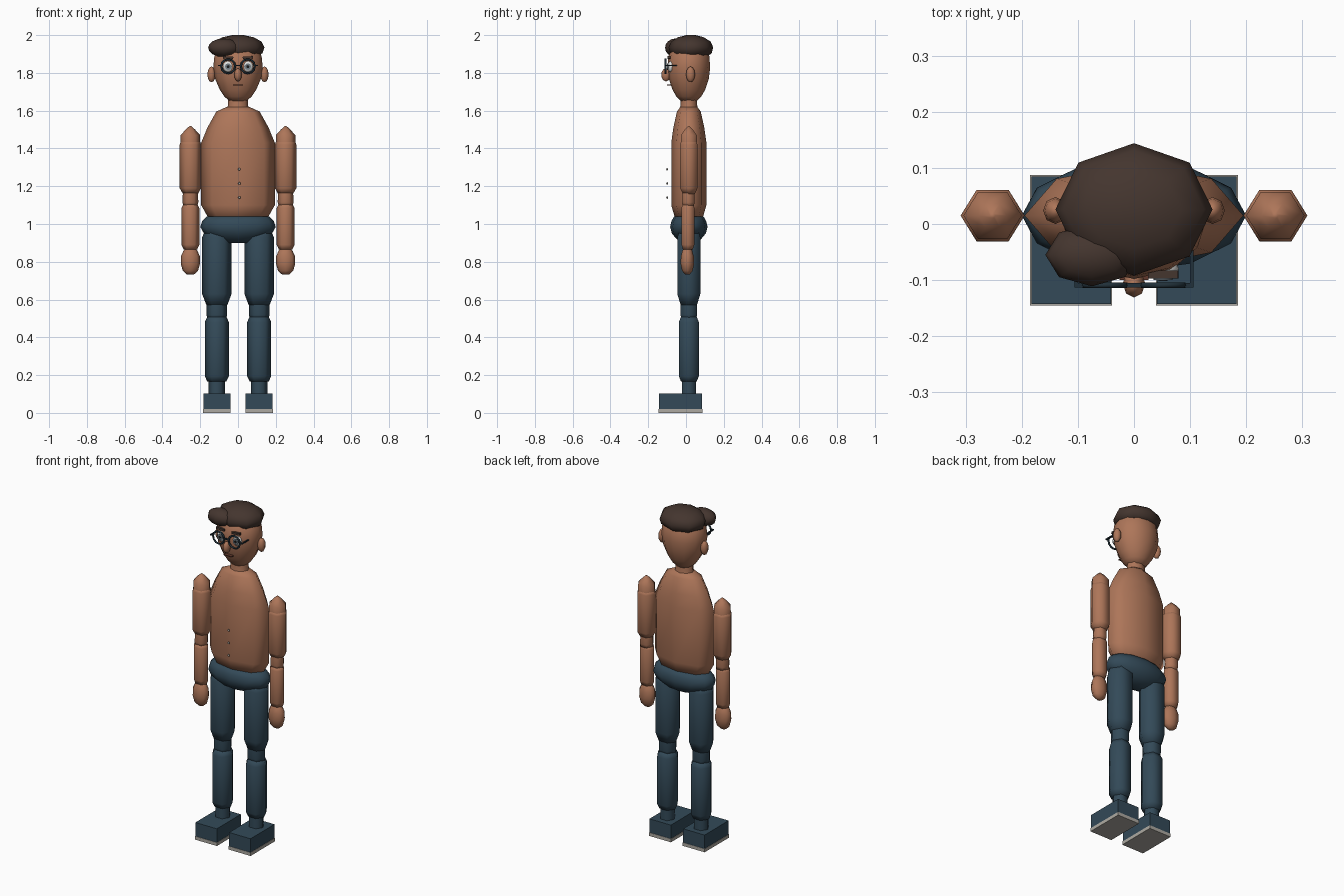
import bpy, bmesh, math

def material(name, rgb):
    m = bpy.data.materials.new(name)
    m.diffuse_color = (*rgb, 1)
    return m

SKIN = material("skin", (0.42, 0.18, 0.10))
DENIM = material("navy cloth", (0.033, 0.068, 0.098))
HAIR = material("dark brown hair", (0.058, 0.036, 0.028))
SOLE = material("grey sole", (0.42, 0.40, 0.36))
FRAME = material("dark frame", (0.015, 0.03, 0.042))
WHITE = material("eye white", (0.75, 0.75, 0.73))
IRIS = material("grey iris", (0.17, 0.21, 0.24))
BLACK = material("black pupil", (0.01, 0.01, 0.01))
LIP = material("dark lip", (0.12, 0.04, 0.025))
CY = 0.015  # depth of the body axis

def finish(ob, name, mat, angle=80):
    ob.name = name
    ob.data.materials.append(mat)
    bpy.ops.object.select_all(action='DESELECT')
    ob.select_set(True)
    bpy.context.view_layer.objects.active = ob
    if angle:
        bpy.ops.object.shade_smooth_by_angle(angle=math.radians(angle))
    return ob

def lathe(name, x, y, rings, n, mat):
    """Stack of elliptical n-sided rings (z, half width, half depth)."""
    top = max(math.sin(2 * math.pi * i / n) for i in range(n))
    bm = bmesh.new()
    loops = []
    for z, rx, ry in rings:
        loops.append([bm.verts.new((x + rx * math.cos(2 * math.pi * i / n),
                                    y + ry * math.sin(2 * math.pi * i / n) / top, z))
                      for i in range(n)])
    for a, b in zip(loops, loops[1:]):
        for i in range(n):
            j = (i + 1) % n
            bm.faces.new((a[i], a[j], b[j], b[i]))
    bm.faces.new(loops[0][::-1])
    bm.faces.new(loops[-1])
    bmesh.ops.recalc_face_normals(bm, faces=bm.faces)
    me = bpy.data.meshes.new(name)
    bm.to_mesh(me)
    bm.free()
    ob = bpy.data.objects.new(name, me)
    bpy.context.collection.objects.link(ob)
    return finish(ob, name, mat)

def ball(name, loc, size, mat, seg=8, rings=6):
    bpy.ops.mesh.primitive_uv_sphere_add(segments=seg, ring_count=rings, location=loc)
    ob = bpy.context.object
    ob.scale = size
    return finish(ob, name, mat)

def box(name, lo, hi, mat, tilt=0):
    bpy.ops.mesh.primitive_cube_add(size=1, location=[(a + b) / 2 for a, b in zip(lo, hi)])
    ob = bpy.context.object
    ob.scale = [b - a for a, b in zip(lo, hi)]
    ob.rotation_euler.y = tilt
    return finish(ob, name, mat, 0)

def disc(name, loc, r, depth, mat, n=12):
    bpy.ops.mesh.primitive_cylinder_add(vertices=n, radius=r, depth=depth, location=loc,
                                        rotation=(math.pi / 2, 0, 0))
    return finish(bpy.context.object, name, mat, 40)

# Trunk, hips and neck
lathe("torso", 0, CY, [(1.02, 0.15, 0.07), (1.10, 0.195, 0.093), (1.43, 0.195, 0.093),
                       (1.51, 0.162, 0.082), (1.595, 0.115, 0.063), (1.62, 0.06, 0.045)], 8, SKIN)
lathe("hips", 0, CY, [(0.90, 0.06, 0.03), (0.92, 0.12, 0.065), (0.95, 0.18, 0.09),
                      (0.985, 0.2, 0.099), (1.015, 0.19, 0.092), (1.04, 0.165, 0.078)], 12, DENIM)
lathe("neck", 0, CY, [(1.60, 0.062, 0.05), (1.63, 0.053, 0.044), (1.69, 0.053, 0.044)], 8, SKIN)

# Head
lathe("head", 0, CY, [(1.65, 0.045, 0.042), (1.675, 0.072, 0.066), (1.71, 0.096, 0.086),
                      (1.77, 0.122, 0.106), (1.83, 0.131, 0.113), (1.89, 0.125, 0.108),
                      (1.94, 0.09, 0.08), (1.96, 0.05, 0.04)], 12, SKIN)
ball("nose", (0, -0.106, 1.79), (0.02, 0.025, 0.035), SKIN)
box("mouth", (-0.026, -0.1, 1.733), (0.026, -0.08, 1.738), LIP)
lathe("hair_cap", 0, 0.026, [(1.888, 0.105, 0.09), (1.905, 0.13, 0.11), (1.935, 0.14, 0.118),
                             (1.965, 0.125, 0.105), (1.988, 0.085, 0.07), (2.0, 0.03, 0.025)], 8, HAIR)
ball("hair_tuft", (-0.075, -0.055, 1.933), (0.083, 0.056, 0.049), HAIR, 8, 8)

# Shirt buttons
for z in (1.29, 1.215, 1.14):
    ball("button", (0.007, -0.1, z), (0.007, 0.005, 0.007), SOLE, 8, 4)

# Spectacles bridge
box("bridge", (-0.016, -0.113, 1.836), (0.016, -0.105, 1.843), FRAME)

for s, side in ((-1, "right"), (1, "left")):
    # Ears, eyes, brows and spectacles
    ball(side + "_ear", (s * 0.14, 0.024, 1.792), (0.022, 0.024, 0.042), SKIN)
    ex = s * 0.052
    ball(side + "_eye", (ex, -0.08, 1.833), (0.028, 0.018, 0.03), WHITE, 12, 8)
    disc(side + "_iris", (ex, -0.0965, 1.833), 0.017, 0.006, IRIS)
    disc(side + "_pupil", (ex, -0.099, 1.833), 0.008, 0.005, BLACK)
    box(side + "_brow", (ex - 0.027, -0.097, 1.875), (ex + 0.027, -0.083, 1.887), HAIR, -s * 0.06)
    bpy.ops.mesh.primitive_torus_add(major_segments=12, minor_segments=6, major_radius=0.037,
                                     minor_radius=0.0055, location=(ex, -0.109, 1.835),
                                     rotation=(math.pi / 2, 0, 0))
    finish(bpy.context.object, side + "_lens_frame", FRAME)
    hx = sorted((s * 0.088, s * 0.106))
    box(side + "_hinge", (hx[0], -0.113, 1.836), (hx[1], -0.105, 1.843), FRAME)
    tx = s * 0.103
    box(side + "_temple", (tx - 0.003, -0.109, 1.836), (tx + 0.003, -0.035, 1.843), FRAME)

    # Arm
    ax = s * 0.252
    lathe(side + "_shoulder", ax, CY, [(1.41, 0.052, 0.042), (1.47, 0.052, 0.042),
                                       (1.50, 0.025, 0.021), (1.518, 0.005, 0.004)], 6, SKIN)
    lathe(side + "_upper_arm", ax, CY, [(1.16, 0.04, 0.032), (1.19, 0.057, 0.046),
                                        (1.42, 0.057, 0.046), (1.44, 0.05, 0.04)], 6, SKIN)
    lathe(side + "_elbow", ax, CY - 0.003, [(1.09, 0.036, 0.028), (1.115, 0.042, 0.034),
                                            (1.165, 0.04, 0.032)], 6, SKIN)
    lathe(side + "_forearm", ax, CY - 0.005, [(0.865, 0.036, 0.026), (0.89, 0.047, 0.034),
                                              (1.085, 0.047, 0.034), (1.105, 0.036, 0.028)], 6, SKIN)
    lathe(side + "_hand", ax, CY - 0.008, [(0.732, 0.018, 0.012), (0.752, 0.04, 0.028), (0.79, 0.051, 0.036),
                                           (0.83, 0.05, 0.034), (0.86, 0.036, 0.026),
                                           (0.878, 0.018, 0.014)], 8, SKIN)

    # Leg
    lx = s * 0.112
    lathe(side + "_thigh", lx, CY, [(0.57, 0.055, 0.043), (0.63, 0.078, 0.061), (0.93, 0.078, 0.061),
                                    (0.97, 0.06, 0.047)], 6, DENIM)
    lathe(side + "_knee", lx, CY, [(0.49, 0.048, 0.038), (0.52, 0.055, 0.044), (0.58, 0.055, 0.044)], 6, DENIM)
    lathe(side + "_shin", lx, CY, [(0.165, 0.05, 0.041), (0.195, 0.064, 0.053), (0.48, 0.064, 0.053),
                                   (0.51, 0.05, 0.041)], 6, DENIM)
    lathe(side + "_ankle", lx, CY, [(0.09, 0.044, 0.037), (0.18, 0.044, 0.037)], 6, DENIM)

    # Shoe
    box(side + "_shoe", (lx - 0.071, -0.143, 0.018), (lx + 0.071, 0.085, 0.102), DENIM)
    box(side + "_sole", (lx - 0.073, -0.145, 0), (lx + 0.073, 0.087, 0.02), SOLE)
